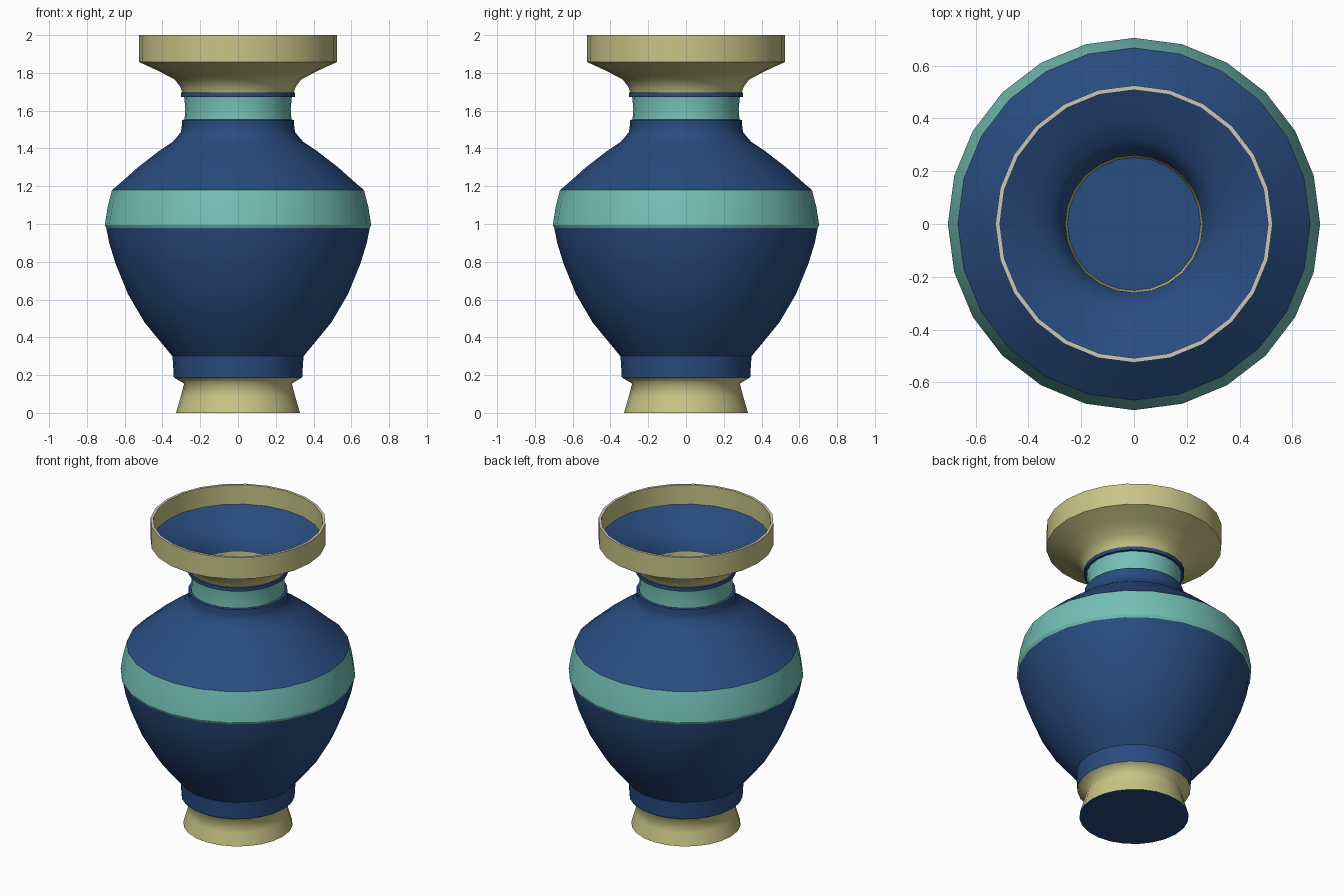
import bpy, bmesh, math

if "Cube" in bpy.data.objects:
    bpy.data.objects.remove(bpy.data.objects["Cube"])

SIDES = 24


def material(name, r, g, b):
    m = bpy.data.materials.new(name)
    m.diffuse_color = (r, g, b, 1)
    m.use_nodes = True
    m.node_tree.nodes["Principled BSDF"].inputs["Base Color"].default_value = m.diffuse_color
    return m


blue = material("deep_blue", 0.022, 0.072, 0.215)
teal = material("soft_teal", 0.175, 0.53, 0.47)
beige = material("olive_beige", 0.58, 0.56, 0.24)
pale = material("pale_rim", 0.60, 0.57, 0.50)


def lathe(name, profile, mat, smooth=32):
    """Revolve (radius, z) points; run upward for outward-facing walls."""
    bm = bmesh.new()
    rings = []
    for r, z in profile:
        if r == 0:
            rings.append([bm.verts.new((0, 0, z))] * SIDES)
        else:
            rings.append([bm.verts.new((r * math.cos(2 * math.pi * i / SIDES),
                                        r * math.sin(2 * math.pi * i / SIDES), z))
                          for i in range(SIDES)])
    for a, b in zip(rings, rings[1:]):
        for i in range(SIDES):
            j = (i + 1) % SIDES
            corners = list(dict.fromkeys((a[i], a[j], b[j], b[i])))
            bm.faces.new(corners)
    mesh = bpy.data.meshes.new(name)
    bm.to_mesh(mesh)
    bm.free()
    mesh.materials.append(mat)
    ob = bpy.data.objects.new(name, mesh)
    bpy.context.collection.objects.link(ob)
    bpy.ops.object.select_all(action='DESELECT')
    ob.select_set(True)
    bpy.context.view_layer.objects.active = ob
    bpy.ops.object.shade_smooth_by_angle(angle=math.radians(smooth))
    return ob


# Foot
lathe("base_underside", [(0, 0), (0.328, 0)], blue)
lathe("foot", [(0.328, 0), (0.305, 0.08), (0.285, 0.155), (0.34, 0.188)], beige, 85)

# Belly, from the collar above the foot to the band
lathe("belly", [(0.34, 0.188), (0.343, 0.24), (0.347, 0.30), (0.405, 0.37), (0.495, 0.48),
                (0.583, 0.63), (0.648, 0.79), (0.682, 0.90), (0.697, 0.978)], blue)
lathe("belly_band", [(0.697, 0.978), (0.705, 0.995), (0.69, 1.09), (0.667, 1.18)], teal)

# Shoulder and its collar ring
lathe("shoulder", [(0.667, 1.18), (0.625, 1.215), (0.53, 1.30), (0.42, 1.385), (0.345, 1.435),
                   (0.303, 1.485), (0.298, 1.51), (0.297, 1.55), (0.283, 1.553)], blue, 45)

# Neck and upper ring
lathe("neck", [(0.283, 1.553), (0.279, 1.61), (0.285, 1.672)], teal)
lathe("neck_ring", [(0.285, 1.672), (0.302, 1.672), (0.302, 1.695), (0.295, 1.697)], blue)

# Flared mouth, rim and inside
lathe("mouth", [(0.295, 1.697), (0.305, 1.725), (0.335, 1.765), (0.42, 1.81), (0.525, 1.858),
                (0.525, 2.0)], beige)
lathe("rim_edge", [(0.525, 2.0), (0.508, 2.0)], pale)
lathe("mouth_inner_wall", [(0.508, 2.0), (0.508, 1.873)], beige)
lathe("mouth_lining", [(0.508, 1.873), (0.40, 1.825), (0.32, 1.78), (0.28, 1.735),
                       (0.26, 1.675)], blue)
lathe("throat_wall", [(0.26, 1.675), (0.252, 1.56)], beige)
lathe("throat_floor", [(0.252, 1.56), (0, 1.56)], blue)
